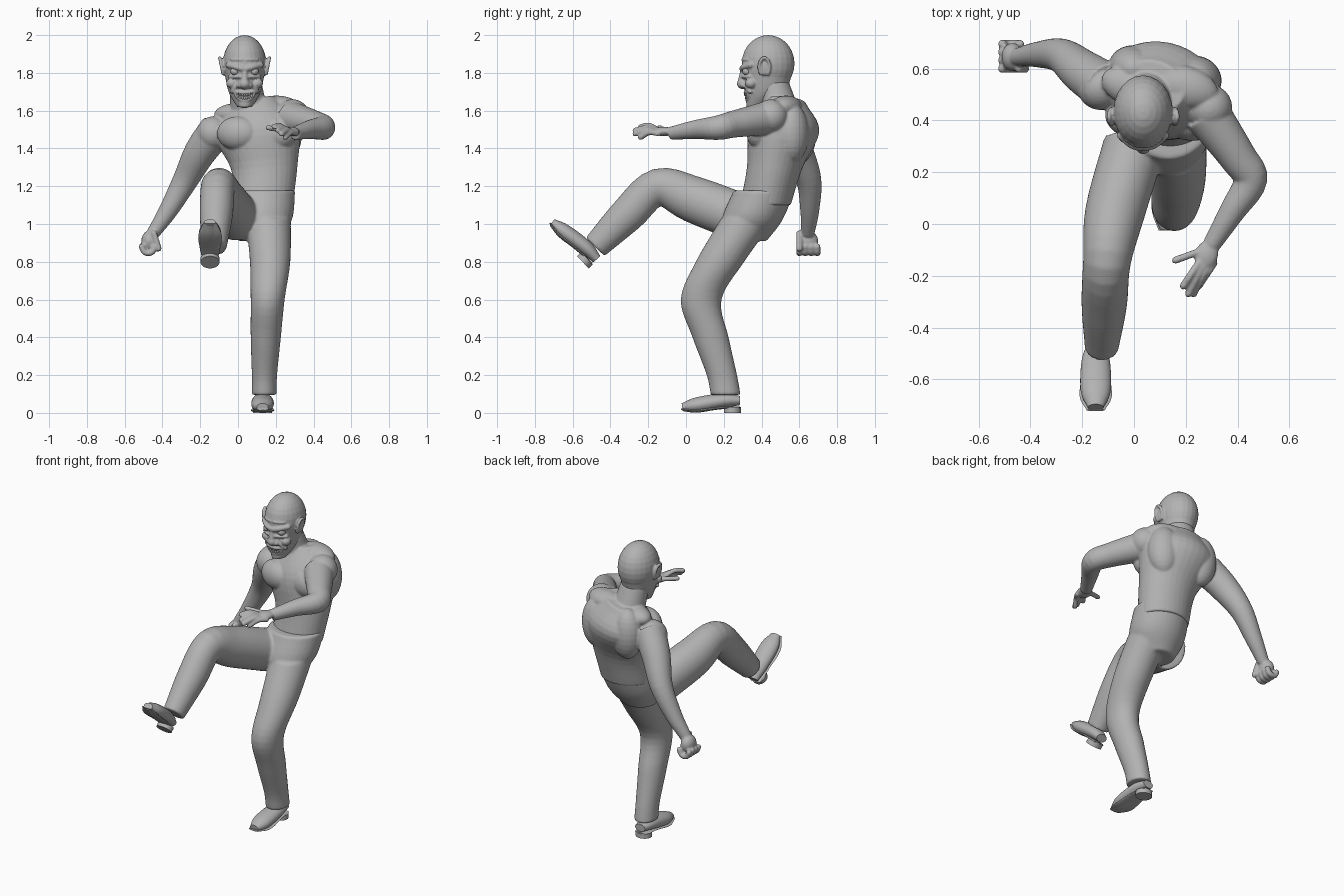
import bpy, bmesh, math
from mathutils import Matrix, Vector

cube = bpy.data.objects.get("Cube")
if cube:
    bpy.data.objects.remove(cube)

grey = bpy.data.materials.new("plain grey")
grey.use_nodes = True
grey.diffuse_color = (.45, .45, .45, 1)
grey.node_tree.nodes["Principled BSDF"].inputs["Base Color"].default_value = grey.diffuse_color

X, Y, Z = Matrix.Identity(3)
MIDLINE = .035   # centre of the head


def spline(rings, steps=5):
    """Smoothly interpolate ring settings along a path."""
    points = [Vector(ring) for ring in rings]
    points = [2 * points[0] - points[1]] + points + [2 * points[-1] - points[-2]]
    result = []
    for before, start, end, after in zip(points, points[1:], points[2:], points[3:]):
        leave, arrive = (end - before) / 2, (after - start) / 2
        for step in range(steps):
            t = step / steps
            ease = t * t * (3 - 2 * t)
            result.append(start.lerp(end, ease) + leave * (t * (1 - t) ** 2) - arrive * (t * t * (1 - t)))
    return result + [points[-2]]


def tube(bm, rings, ratio=1, side=X, end_side=None, level=False, sides=32):
    """Loft ellipses given as (x, y, z, half width); ratio sets the depth."""
    rings = spline(rings)
    last = len(rings) - 1
    centres = [ring.xyz for ring in rings]
    loops = []
    for i, (centre, ring) in enumerate(zip(centres, rings)):
        along = Z if level else (centres[min(i + 1, last)] - centres[max(i - 1, 0)]).normalized()
        across = side.lerp(end_side or side, i / last)
        if not level:
            across = (across - along * across.dot(along)).normalized()
        depth = along.cross(across).normalized() * ratio
        angles = [math.tau * k / sides for k in range(sides)]
        loops.append([bm.verts.new(centre + (across * math.cos(a) + depth * math.sin(a)) * ring.w)
                      for a in angles])
    for low, high in zip(loops, loops[1:]):
        for k in range(sides):
            bm.faces.new((low[k - 1], low[k], high[k], high[k - 1]))
    bm.faces.new(reversed(loops[0]))
    bm.faces.new(loops[-1])


def blob(bm, centre, radii, turn=0):
    """Ellipsoid for muscles and rounded details."""
    matrix = Matrix.LocRotScale(Vector(centre), Matrix.Rotation(turn, 3, 'Z'), Vector(radii))
    bmesh.ops.create_uvsphere(bm, u_segments=24, v_segments=14, radius=1, matrix=matrix)


def cord(bm, points, radius, side=Z):
    """Thin strand with round ends, for fingers and facial folds."""
    tube(bm, [(*point, radius) for point in points], side=side, sides=12)
    for end in (points[0], points[-1]):
        blob(bm, end, [radius] * 3)


def finish(bm, name, voxel=None):
    """Turn the mesh into an object, fusing overlapping forms if asked."""
    bmesh.ops.recalc_face_normals(bm, faces=bm.faces)
    mesh = bpy.data.meshes.new(name)
    bm.to_mesh(mesh)
    bm.free()
    mesh.materials.append(grey)
    obj = bpy.data.objects.new(name, mesh)
    bpy.context.collection.objects.link(obj)
    if voxel:
        fuse = obj.modifiers.new("fuse", 'REMESH')
        fuse.mode, fuse.voxel_size, fuse.use_smooth_shade = 'VOXEL', voxel, True
        soften = obj.modifiers.new("soften", 'SMOOTH')
        soften.factor, soften.iterations = .5, 4
    else:
        bpy.ops.object.select_all(action='DESELECT')
        obj.select_set(True)
        bpy.context.view_layer.objects.active = obj
        bpy.ops.object.shade_smooth_by_angle(angle=math.radians(40))


# Torso twisted and rolled towards the left shoulder, with neck
bm = bmesh.new()
tube(bm, [(.13, .42, 1.1, .16), (.14, .47, 1.3, .175), (.1, .52, 1.5, .22), (.07, .53, 1.65, .12)],
     ratio=.84, end_side=Vector((1, -.3, .25)), level=True)
tube(bm, [(.04, .46, 1.75, .085), (.06, .51, 1.58, .1)], level=True)

# Chest, back, upper shoulder and arm muscles
LEAN = -.3
for x in (0, .2):
    blob(bm, (x, .4, 1.48), (.115, .075, .09), LEAN)
    blob(bm, (x, .53, 1.58 + x / 5), (.13, .08, .06), LEAN)
    blob(bm, (x * 1.2, .6 - x / 5, 1.48), (.1, .09, .16), LEAN)
for shoulder in ((.29, .45, 1.57), (-.13, .53, 1.48)):
    blob(bm, shoulder, (.09, .09, .09))

# Left arm reaching forward, with spread fingers
tube(bm, [(.28, .43, 1.56, .09), (.4, .26, 1.53, .072), (.45, .17, 1.51, .065),
          (.38, .05, 1.5, .05), (.3, -.08, 1.48, .035)], side=Z)
blob(bm, (.28, -.12, 1.49), (.045, .06, .025), LEAN)
for i in range(4):
    base = Vector((.25 + i * .02, -.15, 1.5 - i * .007))
    length = .12 if i in (1, 2) else .09
    tip = base + Vector((-.06, -length, .015 - i * .012))
    cord(bm, (base, base.lerp(tip, .5) + Z * .015, tip), .0145)
cord(bm, ((.27, -.1, 1.49), (.16, -.14, 1.51)), .0145)

# Right arm swinging down and back, ending in a fist
tube(bm, [(-.11, .53, 1.5, .095), (-.2, .59, 1.38, .085), (-.28, .65, 1.23, .067),
          (-.37, .655, 1.07, .05), (-.45, .645, .95, .035)])
blob(bm, (-.47, .645, .91), (.042, .055, .055))
for i in range(4):
    knuckle = Vector((-.475, .6 + i * .032, .88))
    curl = [math.pi * (1 + k / 3) for k in range(4)]
    cord(bm, [knuckle + (X * math.cos(a) + Z * math.sin(a)) * .035 for a in curl], .0165, side=Y)
cord(bm, ((-.445, .6, .95), (-.42, .6, .87)), .0165, side=X)
finish(bm, "torso_and_arms", voxel=.0065)


def face_point(offset, height, lift=0):
    """Point on the front of the face, receding towards the chin."""
    curve = .138 * math.sqrt(1 - (offset / .115) ** 2)
    recede = max(0, 1.76 - height) / 4
    return Vector((MIDLINE + offset, .435 - curve + recede - lift, height))


# Head: skull, tapering jaw, bulbous nose
bm = bmesh.new()
blob(bm, (MIDLINE, .435, 1.85), (.115, .14, .15))
tube(bm, [(MIDLINE, .37, 1.62, .04), (MIDLINE, .42, 1.7, .085), (MIDLINE, .43, 1.82, .11)],
     ratio=1.25, level=True)
blob(bm, face_point(0, 1.742), (.03, .032, .028))
blob(bm, face_point(0, 1.635, -.02), (.034, .028, .022))
cord(bm, (face_point(0, 1.82, -.01), face_point(0, 1.75, .01)), .017, side=X)

# Nostrils, cheeks, brows, eye bags, mouth folds and ears on both sides
for s in (-1, 1):
    blob(bm, face_point(s * .026, 1.735), (.018, .02, .017))
    blob(bm, face_point(s * .066, 1.745, -.018), (.032, .032, .028))
    cord(bm, [face_point(s * d, 1.82 + d / 4) for d in (.01, .045, .085)], .016)
    cord(bm, [face_point(s * d, 1.78) for d in (.02, .05, .08)], .009)
    cord(bm, [face_point(s * d, 1.77 - d) for d in (.028, .058, .07)], .01, side=X)
    cord(bm, [face_point(s * d, 1.87) for d in (.01, .04, .07)], .006)
    ear = Vector((MIDLINE + s * .122, .415, 1.83))
    blob(bm, ear - X * s * .007, (.012, .03, .045))
    rim = [math.pi * k / 4 for k in range(-1, 6)]
    cord(bm, [ear + X * s * .01 * math.sin(a) + Y * .028 * math.cos(a) + Z * .05 * math.sin(a)
              for a in rim], .009, side=X)

# Lips of the wide grin
for drop in (.015, .055):
    sweep = [math.pi * k / 6 for k in range(7)]
    cord(bm, [face_point(.055 * math.cos(a), 1.71 - drop * math.sin(a)) for a in sweep], .0085, side=Y)
finish(bm, "head", voxel=.005)

# Eyeballs
bm = bmesh.new()
for s in (-1, 1):
    blob(bm, face_point(s * .05, 1.808, -.013), (.025, .025, .022))
finish(bm, "eyes")

# Two rows of teeth following the grin
bm = bmesh.new()
for row in (1.685, 1.667):
    for i in range(-3, 4):
        blob(bm, face_point(i * .012, row + i * i * .0013, .001), (.006, .007, .01))
finish(bm, "teeth")

# Trousers: pelvis, standing left leg, raised right leg
bm = bmesh.new()
tube(bm, [(.1, .33, .91, .1), (.12, .35, 1.02, .165), (.135, .415, 1.178, .168)], ratio=.97, level=True)
tube(bm, [(.16, .33, 1.03, .12), (.17, .18, .8, .107), (.157, .08, .6, .09), (.147, .13, .4, .08),
          (.14, .19, .2, .067), (.138, .21, .095, .066)], ratio=1.2, level=True)
tube(bm, [(0, .3, 1.03, .12), (-.075, .04, 1.13, .115), (-.105, -.15, 1.195, .092),
          (-.115, -.31, 1.05, .088), (-.125, -.48, .88, .065)], ratio=1.07)
finish(bm, "trousers", voxel=.009)


def shoe(name, matrix):
    """Upper, thin sole and heel block, with the toe towards -y."""
    bm = bmesh.new()
    tube(bm, [(0, .285, .065, .035), (0, .2, .065, .055), (0, .06, .042, .058), (0, -.02, .03, .03)], ratio=.7)
    tube(bm, [(0, .285, .03, .035), (0, .18, .026, .052), (0, .06, .012, .062), (0, -.025, .02, .035)], ratio=.14)
    tube(bm, [(0, .245, 0, .05), (0, .245, .03, .05)], ratio=.9, level=True)
    bm.transform(matrix)
    finish(bm, name)


shoe("left_shoe", Matrix.Translation((.13, 0, 0)))
shoe("right_shoe", Matrix.Translation((-.148, -.515, .765)) @ Matrix.Rotation(math.radians(-46), 4, 'X')
     @ Matrix.Translation(Y * -.29))
